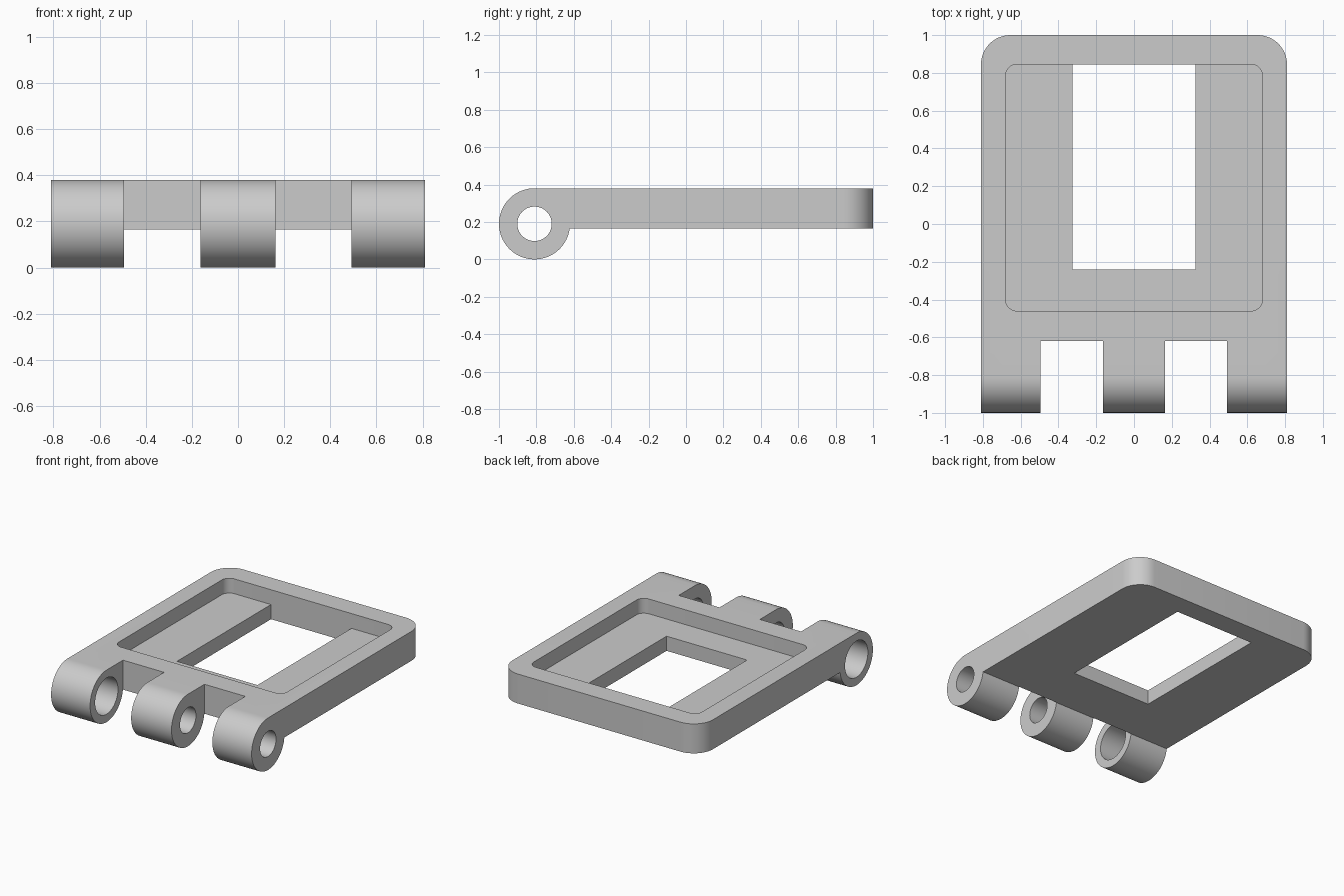
import bpy
import bmesh
import math
from mathutils import Matrix

if "Cube" in bpy.data.objects:
    bpy.data.objects.remove(bpy.data.objects["Cube"], do_unlink=True)

HALF_W, TOP, UNDER = 0.81, 0.38, 0.165      # frame half width, top and underside
PIN_Y, PIN_R = -0.81, 0.19                  # hinge axis (also its height) and radius

grey = bpy.data.materials.new("light grey")
grey.use_nodes = True
colour = (0.6, 0.6, 0.6, 1)
grey.diffuse_color = colour
grey.node_tree.nodes["Principled BSDF"].inputs["Base Color"].default_value = colour


def make_object(name, bm):
    bmesh.ops.recalc_face_normals(bm, faces=bm.faces)
    mesh = bpy.data.meshes.new(name)
    bm.to_mesh(mesh)
    bm.free()
    obj = bpy.data.objects.new(name, mesh)
    bpy.context.collection.objects.link(obj)
    mesh.materials.append(grey)
    return obj


def round_upright_edges(bm, radius, min_y=-9):
    edges = [e for e in bm.edges
             if abs(e.verts[0].co.z - e.verts[1].co.z) > 0.01
             and (e.verts[0].co - e.verts[1].co).xy.length < 1e-5
             and e.verts[0].co.y > min_y]
    bmesh.ops.bevel(bm, geom=edges, offset=radius, segments=12,
                    profile=0.5, affect='EDGES')


def box(name, x0, x1, y0, y1, z0, z1, radius=0):
    bm = bmesh.new()
    bmesh.ops.create_cube(bm, size=1)
    for v in bm.verts:
        v.co = (x1 if v.co.x > 0 else x0,
                y1 if v.co.y > 0 else y0,
                z1 if v.co.z > 0 else z0)
    if radius:
        round_upright_edges(bm, radius)
    return make_object(name, bm)


def bore(name, x0, x1, radius):
    bm = bmesh.new()
    place = Matrix.Translation(((x0 + x1) / 2, PIN_Y, PIN_R))
    bmesh.ops.create_cone(bm, cap_ends=True, segments=64, radius1=radius,
                          radius2=radius, depth=x1 - x0,
                          matrix=place @ Matrix.Rotation(math.pi / 2, 4, 'Y'))
    return make_object(name, bm)


# Hinge frame: side profile with a round hinge end, extruded across the width
start, end = math.pi / 2, 2 * math.pi + math.asin((UNDER - PIN_R) / PIN_R)
steps = 56
profile = [(1, UNDER), (1, TOP)]
for i in range(steps + 1):
    a = start + (end - start) * i / steps
    profile.append((PIN_Y + PIN_R * math.cos(a), PIN_R + PIN_R * math.sin(a)))
bm = bmesh.new()
side = bm.faces.new([bm.verts.new((-HALF_W, y, z)) for y, z in profile])
swept = bmesh.ops.extrude_face_region(bm, geom=[side])
moved = [v for v in swept["geom"] if isinstance(v, bmesh.types.BMVert)]
bmesh.ops.translate(bm, verts=moved, vec=(2 * HALF_W, 0, 0))
round_upright_edges(bm, 0.155, min_y=0.9)
frame = make_object("hinge_frame", bm)

# Cutters: gaps between knuckles, panel recess, window, pin bores
cutters = [
    box("right_gap", -0.495, -0.163, -1.2, -0.62, -0.1, 0.5),
    box("left_gap", 0.163, 0.493, -1.2, -0.62, -0.1, 0.5),
    box("panel_recess", -0.68, 0.68, -0.46, 0.845, 0.272, 0.5, radius=0.06),
    box("window", -0.325, 0.325, -0.24, 0.845, 0.1, 0.32),
    bore("pin_bore", -0.3, 0.9, 0.092),
    bore("wide_bore", -0.9, -0.4, 0.132),
]
bpy.context.view_layer.objects.active = frame
for cutter in cutters:
    mod = frame.modifiers.new(cutter.name, 'BOOLEAN')
    mod.operation = 'DIFFERENCE'
    mod.solver = 'EXACT'
    mod.object = cutter
    bpy.ops.object.modifier_apply(modifier=mod.name)
    bpy.data.objects.remove(cutter, do_unlink=True)

# Smooth the round surfaces, keep the edges crisp
bpy.ops.object.select_all(action='DESELECT')
frame.select_set(True)
bpy.ops.object.shade_smooth_by_angle(angle=math.radians(30))
